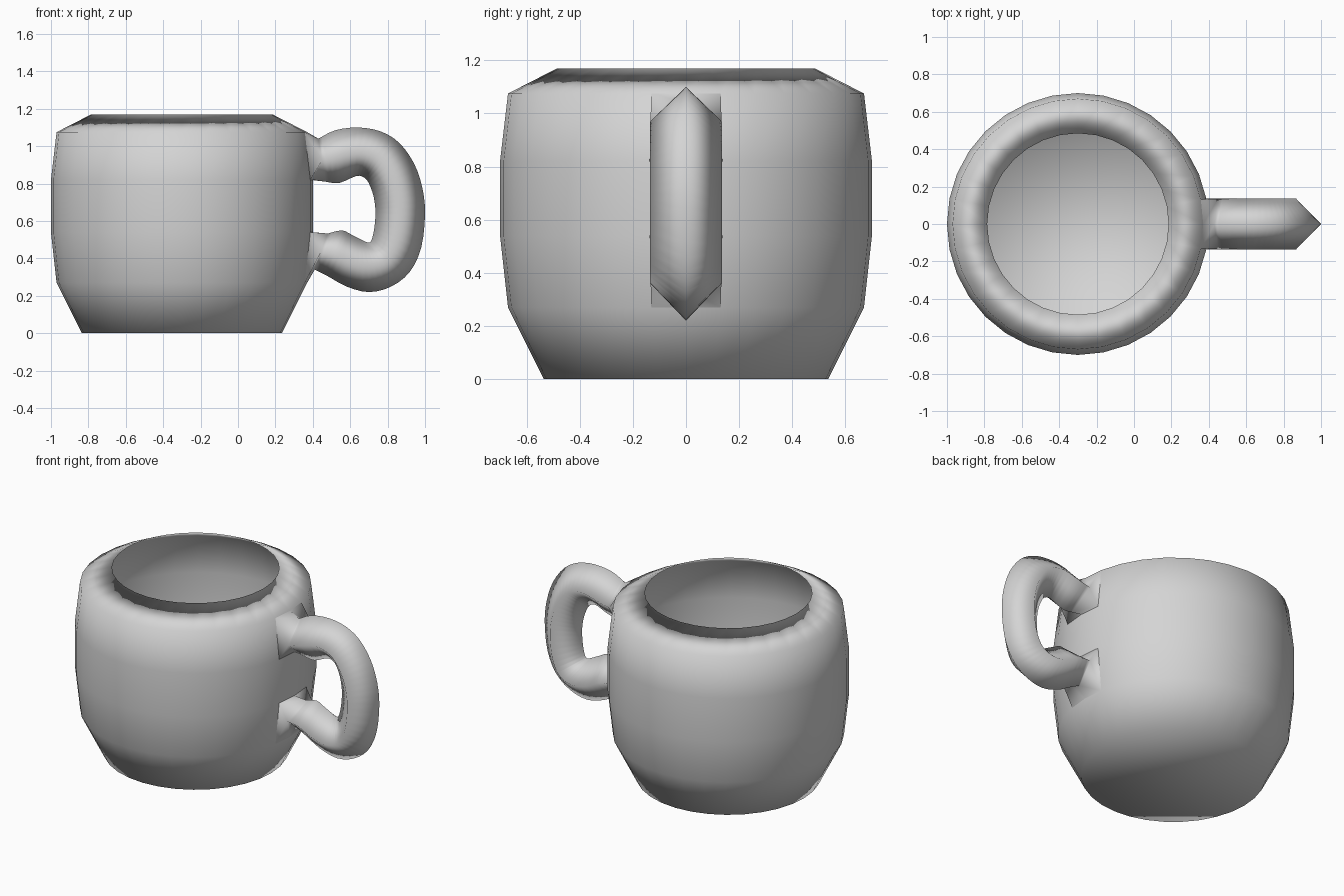
import bpy
import bmesh
from math import cos, sin, tau

default_cube = bpy.data.objects.get("Cube")
if default_cube:
    bpy.data.objects.remove(default_cube, do_unlink=True)

# Single plain clay colour
GREY = (0.66, 0.66, 0.66, 1.0)
clay = bpy.data.materials.new("plain grey")
clay.use_nodes = True
clay.diffuse_color = GREY
clay.node_tree.nodes["Principled BSDF"].inputs["Base Color"].default_value = GREY

SIDES = 32
CENTRE_X = -0.3


def loft(name, rings, capped):
    """Skin a list of closed rings and shade smoothly."""
    bm = bmesh.new()
    loops = [[bm.verts.new(point) for point in ring] for ring in rings]
    for lower, upper in zip(loops, loops[1:]):
        count = len(lower)
        for i in range(count):
            j = (i + 1) % count
            bm.faces.new((lower[i], lower[j], upper[j], upper[i]))
    if capped:
        bm.faces.new(loops[0])
        bm.faces.new(loops[-1])
    bmesh.ops.remove_doubles(bm, verts=bm.verts, dist=0.0001)
    bmesh.ops.recalc_face_normals(bm, faces=bm.faces)
    for face in bm.faces:
        face.smooth = True
    mesh = bpy.data.meshes.new(name)
    bm.to_mesh(mesh)
    bm.free()
    mesh.materials.append(clay)
    obj = bpy.data.objects.new(name, mesh)
    bpy.context.collection.objects.link(obj)
    return obj


def body_point(radius, height, step):
    angle = tau * step / SIDES
    return (CENTRE_X + radius * cos(angle), radius * sin(angle), height)


# Body: rounded thin shell with a knife-edge rim, outside then inside
outside = [(0.535, 0), (0.67, 0.27), (0.7, 0.54), (0.7, 0.82),
           (0.67, 1.075), (0.485, 1.17)]
inside = [(0.66, 1.068), (0.69, 0.82), (0.69, 0.54), (0.66, 0.273), (0.528, 0.012)]
loft("mug_body", [[body_point(r, z, i) for i in range(SIDES)]
                  for r, z in outside + inside], capped=True)

# Handle: outer and inner edge points (x, z, x, z) of a diamond cross-section
handle_edges = [
    (0.43, 1.04, 0.47, 0.81),
    (0.52, 1.085, 0.54, 0.803),
    (0.64, 1.10, 0.63, 0.84),
    (0.76, 1.08, 0.67, 0.835),
    (0.86, 1.02, 0.695, 0.81),
    (0.94, 0.91, 0.72, 0.75),
    (0.985, 0.78, 0.732, 0.69),
    (1.0, 0.64, 0.735, 0.63),
    (0.98, 0.46, 0.727, 0.55),
    (0.92, 0.33, 0.71, 0.49),
    (0.82, 0.25, 0.685, 0.488),
    (0.70, 0.22, 0.65, 0.505),
    (0.58, 0.25, 0.605, 0.528),
    (0.48, 0.305, 0.555, 0.55),
    (0.41, 0.34, 0.48, 0.533),
]
HALF_WIDTH = 0.135


def smooth_path(points, steps=3):
    """Catmull-Rom curve through the points."""
    padded = [points[0]] + points + [points[-1]]
    path = []
    for a, b, c, d in zip(padded, padded[1:], padded[2:], padded[3:]):
        for k in range(steps):
            t = k / steps
            path.append([q + t / 2 * (r - p + t * (2 * p - 5 * q + 4 * r - s
                                                  + t * (3 * (q - r) + s - p)))
                         for p, q, r, s in zip(a, b, c, d)])
    return path + [points[-1]]


def diamond(edge):
    """Four-sided section; side corners are doubled to match the roots."""
    out_x, out_z, in_x, in_z = edge
    mid_x, mid_z = (out_x + in_x) / 2, (out_z + in_z) / 2
    left, right = (mid_x, HALF_WIDTH, mid_z), (mid_x, -HALF_WIDTH, mid_z)
    return [(out_x, 0, out_z), left, left, (in_x, 0, in_z), right, right]


def root(outer, inner):
    """Patch two body facets wide where the handle meets the wall."""
    return ([body_point(*outer, i) for i in (0, 1)]
            + [body_point(*inner, i) for i in (1, 0, -1)]
            + [body_point(*outer, -1)])


loft("handle", [root(outside[4], outside[3])]
     + [diamond(edge) for edge in smooth_path(handle_edges)]
     + [root(outside[1], outside[2])], capped=False)
